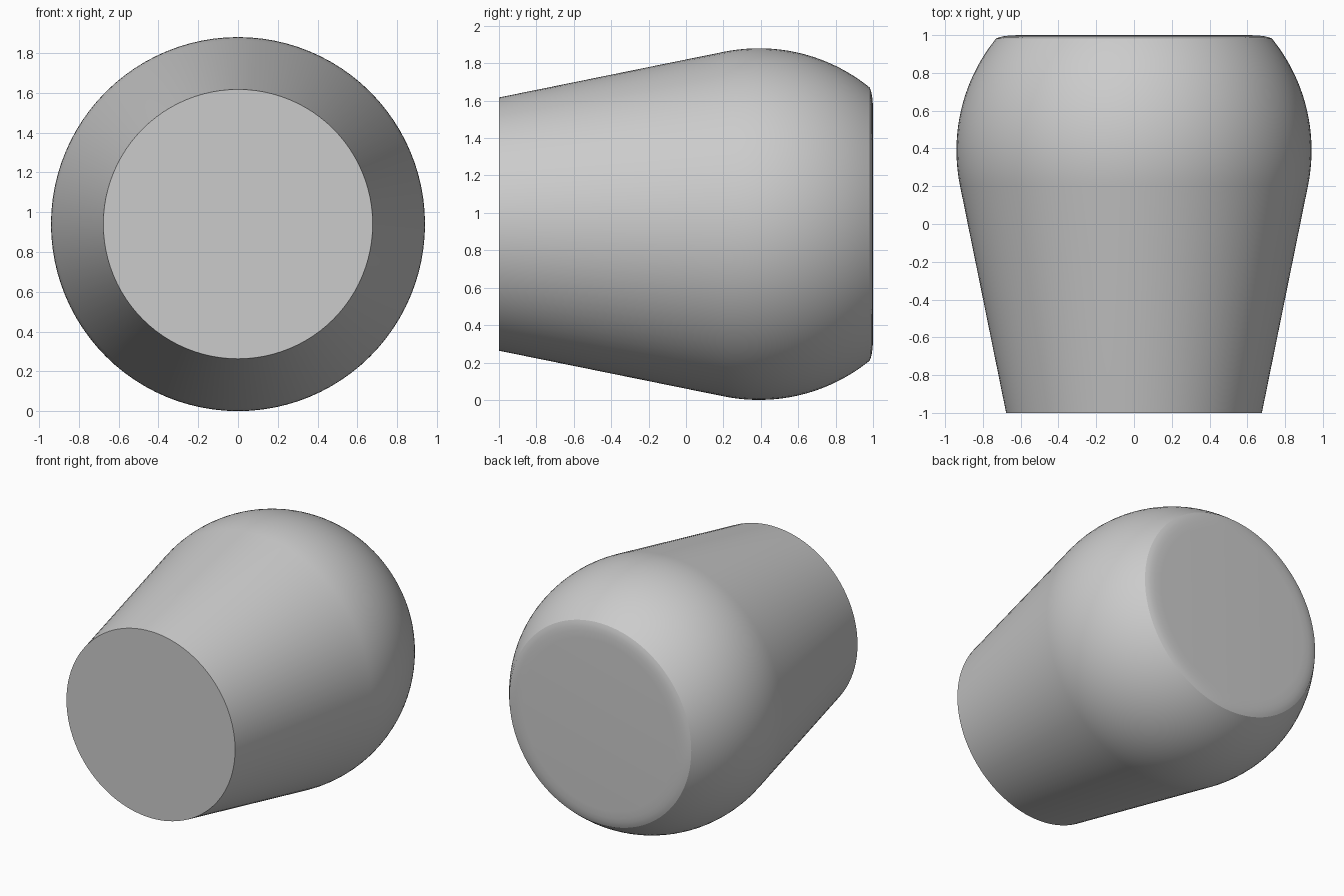
import bpy, bmesh, math

if "Cube" in bpy.data.objects:
    bpy.data.objects.remove(bpy.data.objects["Cube"])

SEGMENTS = 96
RADIUS, CENTRE_Y, CENTRE_Z = 0.94, 0.39, 0.94
TAPER = math.atan(0.2)          # slope of the conical body
RIM_R = 0.73                    # radius where the rounded end meets the back cap

# Profile as (y, radius): front centre, cone, tangent round end, soft back cap
profile = [(-1.0, 0.0), (-1.0, 0.677)]
end_angle = math.acos(RIM_R / RADIUS)
STEPS = 24
for i in range(STEPS + 1):
    a = -TAPER + (end_angle + TAPER) * i / STEPS
    profile.append((CENTRE_Y + RADIUS * math.sin(a), RADIUS * math.cos(a)))
profile += [(0.989, 0.712), (0.994, 0.69), (0.998, 0.66), (1.0, 0.61), (1.0, 0.0)]

# Spin the profile around the lengthwise axis
bm = bmesh.new()
verts = [bm.verts.new((r, y, CENTRE_Z)) for y, r in profile]
edges = [bm.edges.new(pair) for pair in zip(verts, verts[1:])]
bmesh.ops.spin(bm, geom=verts + edges, cent=(0, 0, CENTRE_Z), axis=(0, 1, 0),
               angle=math.tau, steps=SEGMENTS, use_duplicate=False)
bmesh.ops.remove_doubles(bm, verts=bm.verts, dist=0.0001)
bmesh.ops.recalc_face_normals(bm, faces=bm.faces)
mesh = bpy.data.meshes.new("tapered_body")
bm.to_mesh(mesh)
bm.free()
body = bpy.data.objects.new("tapered_body", mesh)
bpy.context.collection.objects.link(body)

# Plain grey finish
grey = bpy.data.materials.new("light_grey")
grey.diffuse_color = (0.6, 0.6, 0.6, 1)
grey.use_nodes = True
grey.node_tree.nodes["Principled BSDF"].inputs["Base Color"].default_value = grey.diffuse_color
mesh.materials.append(grey)

# Smooth sides with crisp rims
bpy.context.view_layer.objects.active = body
body.select_set(True)
bpy.ops.object.shade_smooth_by_angle(angle=math.radians(20))
